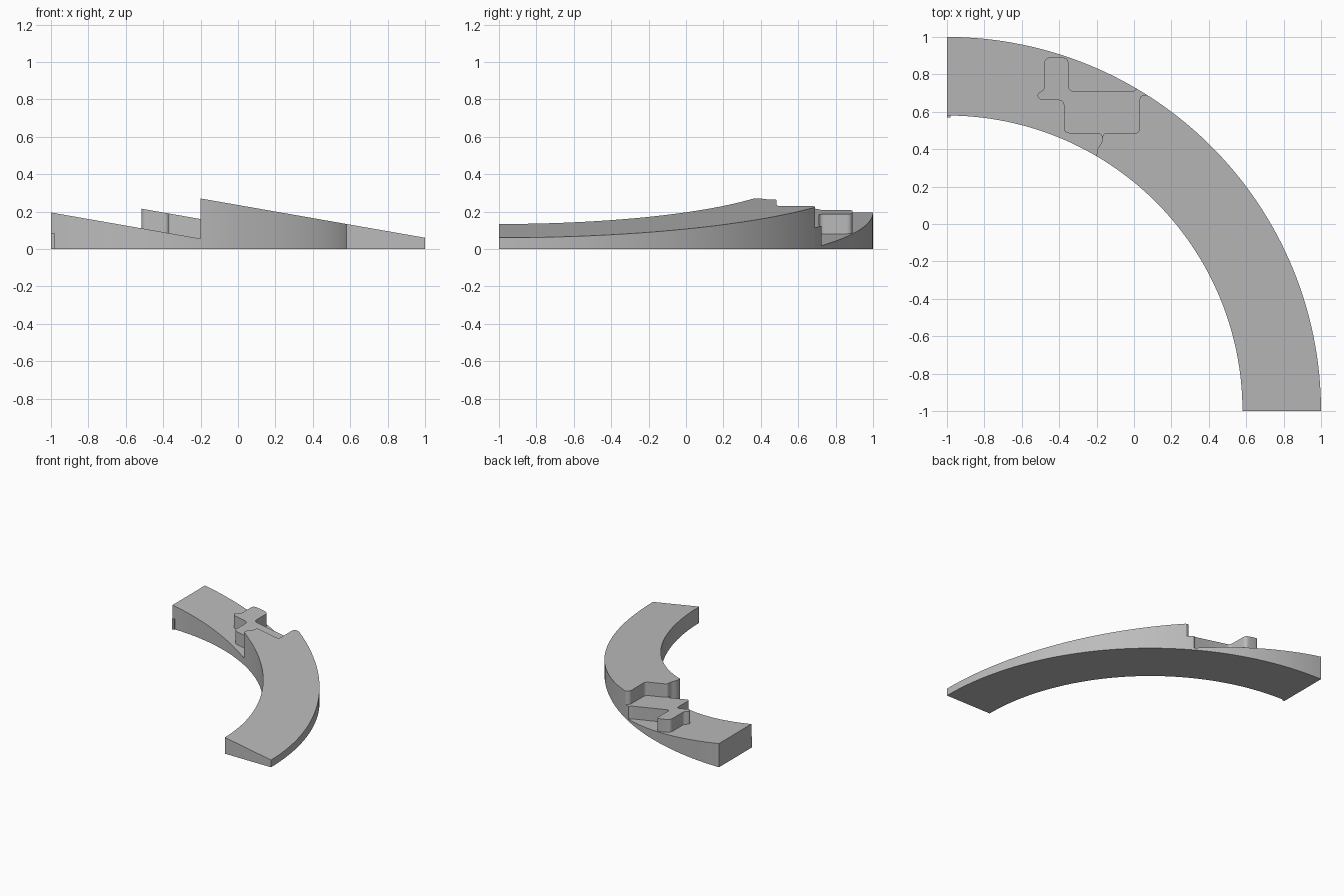
import bpy
import bmesh
from math import acos, asin, sin, cos, pi, ceil
from mathutils import Vector

if "Cube" in bpy.data.objects:
    bpy.data.objects.remove(bpy.data.objects["Cube"], do_unlink=True)

CENTRE = Vector((-1, -1))
OUTER, INNER = 2.0, 1.58
SLOPE = -0.175

grey = bpy.data.materials.new("plain_grey")
grey.use_nodes = True
grey.diffuse_color = (0.5, 0.5, 0.5, 1)
grey.node_tree.nodes["Principled BSDF"].inputs["Base Color"].default_value = (0.5, 0.5, 0.5, 1)


def arc(radius, start, end):
    """Points on the ring between two angles."""
    n = max(2, ceil(abs(end - start) / (pi / 120)))
    angles = [start + (end - start) * i / n for i in range(n + 1)]
    return [CENTRE + radius * Vector((cos(a), sin(a))) for a in angles]


def rounded(corners):
    """Open path from (x, y, rounding) corners."""
    pts = [Vector(c[:2]) for c in corners]
    path = [pts[0]]
    for before, p, after, c in zip(pts, pts[1:], pts[2:], corners[1:]):
        a = p + (before - p).normalized() * c[2]
        b = p + (after - p).normalized() * c[2]
        for i in range(7):
            t = i / 6
            path.append(a * (1 - t) ** 2 + p * 2 * t * (1 - t) + b * t * t)
    return path + [pts[-1]]


def sloped_prism(name, outline, height):
    """Solid on the ground whose top follows the shared slope."""
    pts = [p for i, p in enumerate(outline) if (p - outline[i - 1]).length > 1e-4]
    bm = bmesh.new()
    low = [bm.verts.new((p.x, p.y, 0)) for p in pts]
    top = [bm.verts.new((p.x, p.y, height + SLOPE * p.x)) for p in pts]
    bm.faces.new(low)
    bm.faces.new(top)
    for i in range(len(pts)):
        bm.faces.new((low[i - 1], low[i], top[i], top[i - 1]))
    bmesh.ops.recalc_face_normals(bm, faces=bm.faces)
    mesh = bpy.data.meshes.new(name)
    bm.to_mesh(mesh)
    bm.free()
    mesh.materials.append(grey)
    obj = bpy.data.objects.new(name, mesh)
    bpy.context.collection.objects.link(obj)
    return obj


# Angles where the seams reach the ring edges
step_a = acos(1.015 / OUTER)
step_b = asin(1.69 / OUTER)
step_c = acos(0.8 / INNER)
edge_a = arc(OUTER, step_a, step_b)[0]
edge_b = arc(OUTER, step_b, 0)[0]
edge_c = arc(INNER, step_c, 0)[0]
cusp = (-0.17, 0.46)

# Seams between the three levels
tab_seam = rounded([
    (*edge_a, 0), (0, 0.71, 0.01), (-0.35, 0.71, 0.03), (-0.35, 0.89, 0.035),
    (-0.48, 0.89, 0.035), (-0.48, 0.72, 0.012), (-0.525, 0.69, 0.025),
    (-0.5, 0.662, 0.015), (-0.375, 0.662, 0.03), (-0.375, 0.485, 0.03),
    (-0.175, 0.485, 0.02), (*cusp, 0)])
socket_seam = rounded([
    (*cusp, 0), (-0.165, 0.485, 0.02), (0.03, 0.485, 0.03),
    (0.03, 0.69, 0.03), (*edge_b, 0)])
foot_seam = rounded([
    (*cusp, 0), (-0.17, 0.44, 0.015), (-0.197, 0.4, 0.015), (*edge_c, 0)])

# Lower ring end, locking tab and tall ring section
parts = [
    sloped_prism("lower_ring_end", arc(OUTER, pi / 2, step_a) + tab_seam + foot_seam
                 + arc(INNER, step_c, pi / 2), 0.02),
    sloped_prism("locking_tab", arc(OUTER, step_a, step_b) + socket_seam[::-1]
                 + tab_seam[::-1], 0.125),
    sloped_prism("tall_ring_section", arc(OUTER, step_b, 0) + arc(INNER, 0, step_c)
                 + foot_seam[::-1] + socket_seam, 0.235),
]

# Small lip at the inner corner of the low end
bpy.ops.mesh.primitive_cube_add(size=1, location=(-0.99, 0.585, 0.043))
lip = bpy.context.object
lip.name = "end_lip"
lip.scale = (0.02, 0.03, 0.086)
lip.data.materials.append(grey)

for obj in parts:
    obj.select_set(True)
bpy.ops.object.shade_smooth_by_angle(angle=pi / 6)
